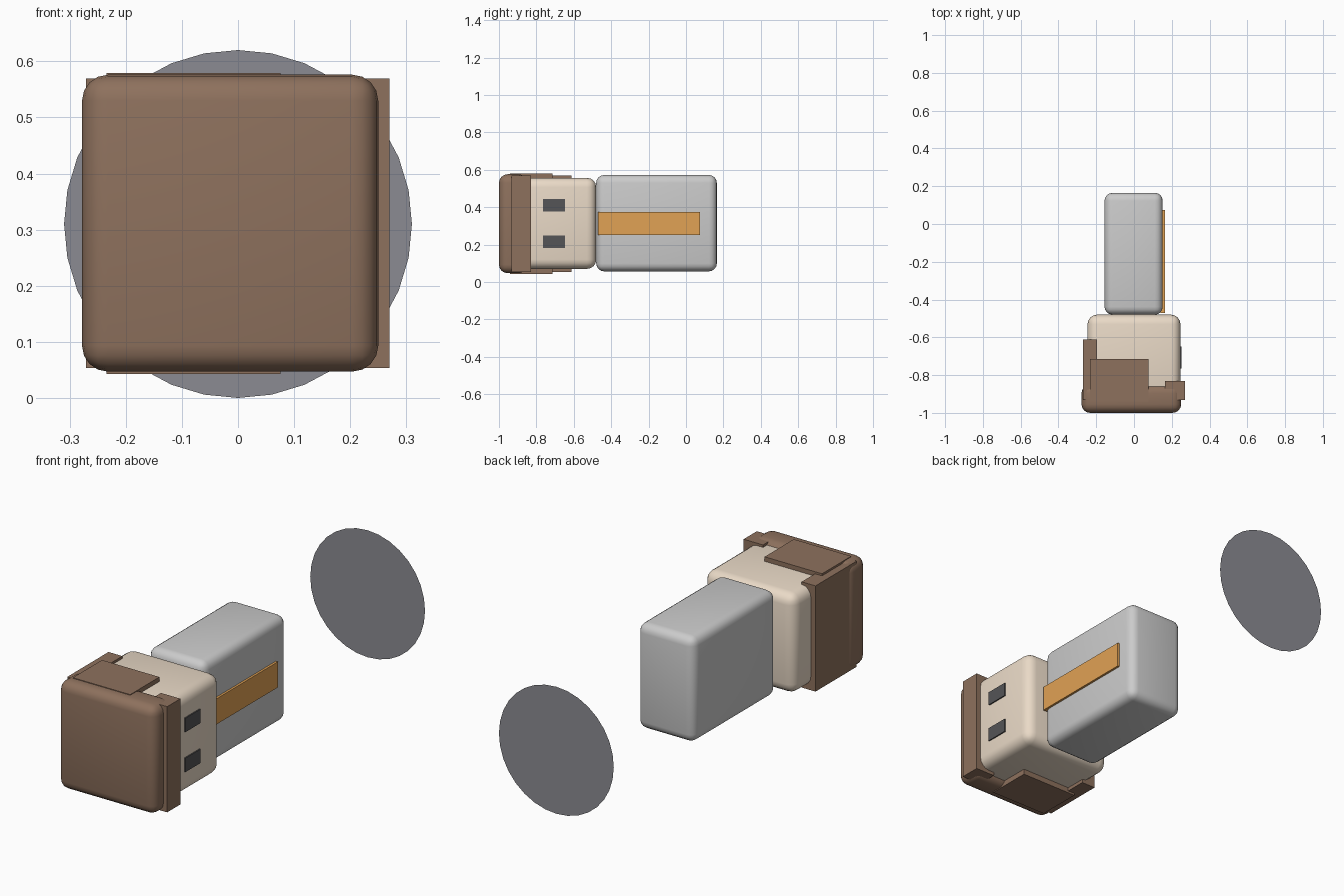
import bpy

if "Cube" in bpy.data.objects:
    bpy.data.objects.remove(bpy.data.objects["Cube"])


def material(name, color):
    m = bpy.data.materials.new(name)
    m.diffuse_color = (*color, 1)
    m.use_nodes = True
    m.node_tree.nodes["Principled BSDF"].inputs["Base Color"].default_value = m.diffuse_color
    return m


skin = material("skin", (0.82, 0.70, 0.57))
brown = material("brown", (0.27, 0.165, 0.11))
orange = material("orange", (0.75, 0.36, 0.09))
dark = material("dark", (0.09, 0.09, 0.095))


def block(name, x, y, z, mat=None, bevel=0):
    """Box spanning the given ranges, optionally with rounded edges."""
    bpy.ops.mesh.primitive_cube_add(size=1, location=[sum(r) / 2 for r in (x, y, z)])
    ob = bpy.context.object
    ob.name = name
    ob.scale = [r[1] - r[0] for r in (x, y, z)]
    bpy.ops.object.transform_apply(location=False, rotation=False, scale=True)
    if mat:
        ob.data.materials.append(mat)
    if bevel:
        mod = ob.modifiers.new("round_edges", 'BEVEL')
        mod.width = bevel
        mod.segments = 4
        bpy.ops.object.modifier_apply(modifier=mod.name)
        bpy.ops.object.shade_smooth_by_angle()
    return ob


# Body and head
block("body", (-0.156, 0.152), (-0.48, 0.165), (0.057, 0.572), bevel=0.042)
block("head", (-0.246, 0.246), (-0.97, -0.48), (0.07, 0.557), skin, 0.05)

# Stripe down the chest
block("chest_stripe", (0.14, 0.163), (-0.47, 0.075), (0.25, 0.375), orange)

# Eyes
for i, z in enumerate((0.215, 0.41)):
    block(f"eye_{i + 1}", (0.235, 0.252), (-0.765, -0.648), (z - 0.034, z + 0.034), dark)

# Hair: rounded crown, fringe, back and side pieces
block("hair_crown", (-0.278, 0.25), (-1.0, -0.85), (0.047, 0.576), brown, 0.046)
block("hair_fringe", (0.165, 0.27), (-0.932, -0.83), (0.053, 0.569), brown)
block("hair_back", (-0.271, -0.196), (-0.93, -0.612), (0.053, 0.569), brown)
block("hair_side_upper", (-0.234, 0.076), (-0.94, -0.715), (0.54, 0.579), brown)
block("hair_side_lower", (-0.234, 0.076), (-0.94, -0.715), (0.043, 0.085), brown)

# Flat disc standing apart from the figure
bpy.ops.mesh.primitive_circle_add(vertices=32, radius=0.31, fill_type='NGON',
                                  location=(0, 1.0, 0.31), rotation=(1.5707963, 0, 0))
disc = bpy.context.object
disc.name = "disc"
disc.data.materials.append(material("disc_grey", (0.26, 0.26, 0.29)))
